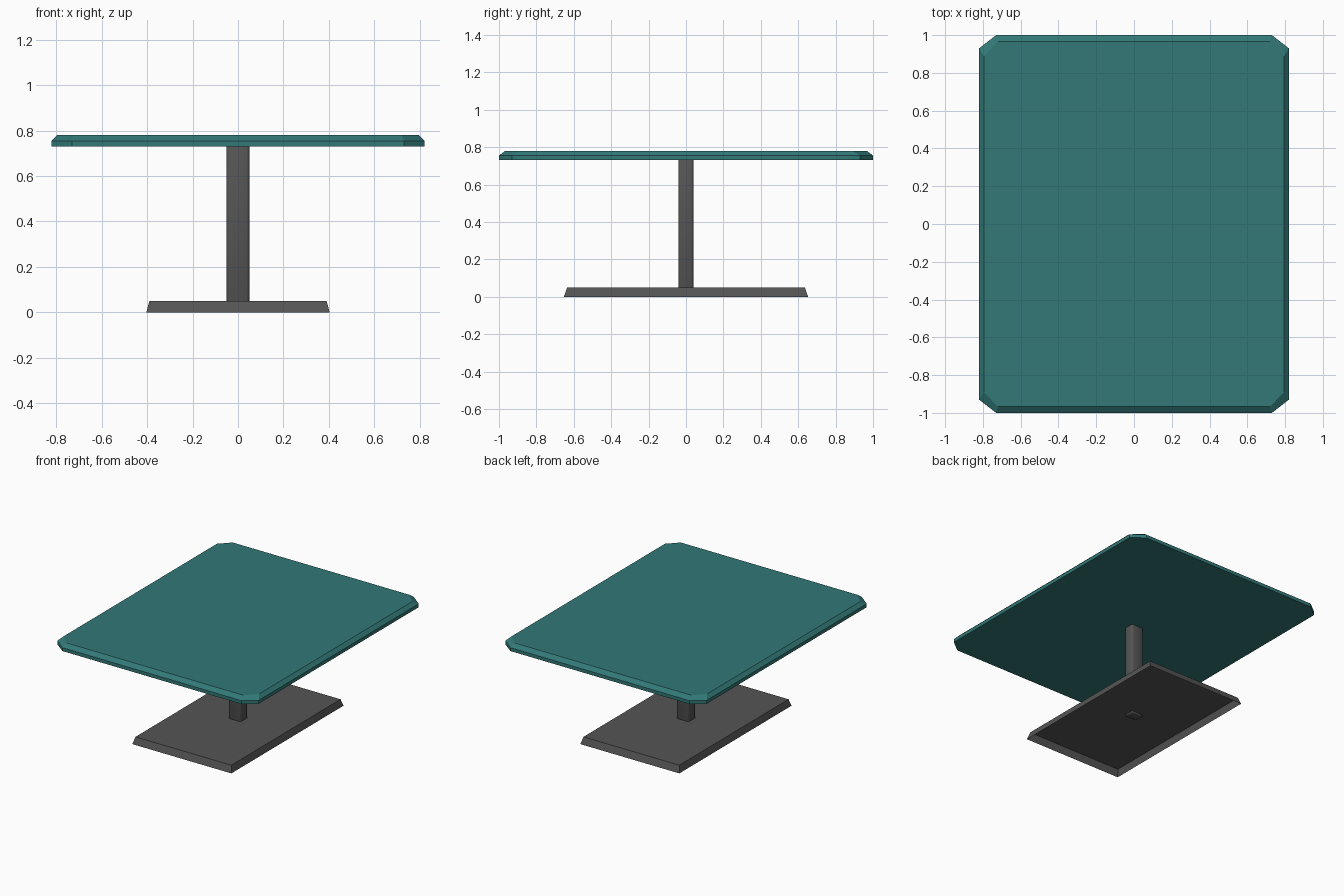
import bpy, bmesh

if "Cube" in bpy.data.objects:
    bpy.data.objects.remove(bpy.data.objects["Cube"])


def material(name, rgb):
    m = bpy.data.materials.new(name)
    m.diffuse_color = (*rgb, 1)
    m.use_nodes = True
    m.node_tree.nodes["Principled BSDF"].inputs["Base Color"].default_value = m.diffuse_color
    return m


def outline(x, y, cx, cy):
    """Rectangle outline of half size x, y; corners cut back to cx, cy."""
    if cx == x:
        return [(x, -y), (x, y), (-x, y), (-x, -y)]
    return [(cx, -y), (x, -cy), (x, cy), (cx, y),
            (-cx, y), (-x, cy), (-x, -cy), (-cx, -y)]


def loft(name, levels, mat, bottom=True):
    """Stack outlines (z, outline) into a slab."""
    bm = bmesh.new()
    rings = [[bm.verts.new((px, py, z)) for px, py in pts] for z, pts in levels]
    n = len(rings[0])
    for a, b in zip(rings, rings[1:]):
        for i in range(n):
            j = (i + 1) % n
            bm.faces.new((a[i], a[j], b[j], b[i]))
    bm.faces.new(rings[-1])
    if bottom:
        bm.faces.new(rings[0][::-1])
    me = bpy.data.meshes.new(name)
    bm.to_mesh(me)
    bm.free()
    me.materials.append(mat)
    ob = bpy.data.objects.new(name, me)
    bpy.context.collection.objects.link(ob)
    return ob


teal = material("teal", (0.032, 0.190, 0.185))
grey = material("dark grey", (0.090, 0.090, 0.090))

# Table top: cut corners, straight lower edge, bevelled upper edge
loft("table_top", [(0.73, outline(0.82, 1.0, 0.73, 0.93)),
                   (0.755, outline(0.82, 1.0, 0.73, 0.93)),
                   (0.78, outline(0.795, 0.967, 0.72, 0.89))], teal)

# Foot: sloped plate, open underneath
loft("foot", [(0.0, outline(0.403, 0.653, 0.403, 0.653)),
              (0.05, outline(0.39, 0.635, 0.39, 0.635))], grey, bottom=False)

# Column: softly bevelled box that pokes slightly through the foot
column = loft("column", [(0.04, outline(0.05, 0.04, 0.05, 0.04)),
                         (0.74, outline(0.05, 0.04, 0.05, 0.04))], grey)
bev = column.modifiers.new("soft_edges", 'BEVEL')
bev.width = 0.012
bev.segments = 2
for p in column.data.polygons:
    p.use_smooth = True
